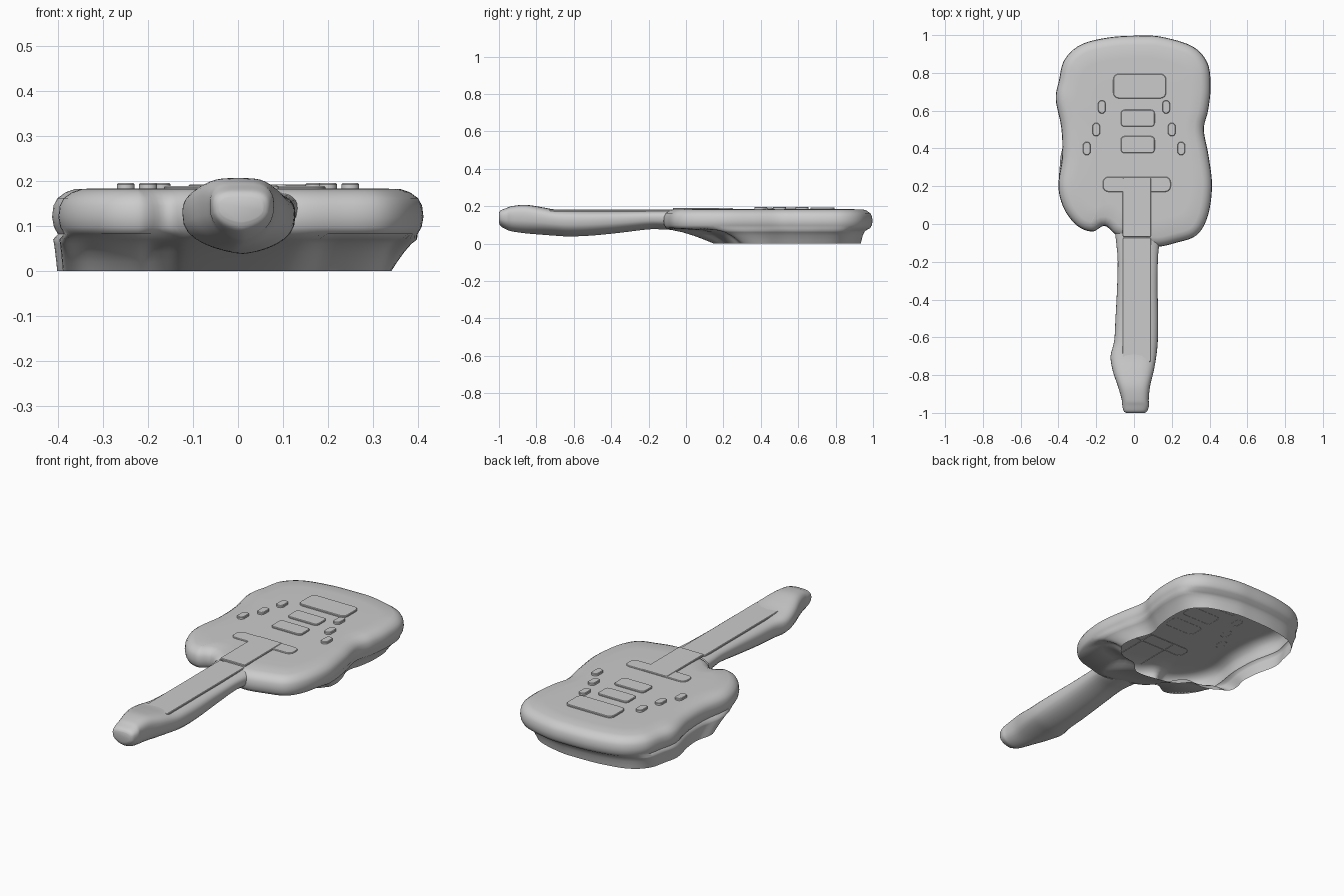
import bpy, bmesh, math
from mathutils import Vector

if "Cube" in bpy.data.objects:
    bpy.data.objects.remove(bpy.data.objects["Cube"])


def finish(name, bm, angle=40):
    bmesh.ops.recalc_face_normals(bm, faces=bm.faces)
    me = bpy.data.meshes.new(name)
    bm.to_mesh(me)
    bm.free()
    ob = bpy.data.objects.new(name, me)
    bpy.context.collection.objects.link(ob)
    bpy.ops.object.select_all(action='DESELECT')
    ob.select_set(True)
    bpy.context.view_layer.objects.active = ob
    bpy.ops.object.shade_smooth_by_angle(angle=math.radians(angle))
    return ob


def loft(name, rings, cap_first=True, cap_last=True, angle=40):
    bm = bmesh.new()
    vr = [[bm.verts.new(p) for p in r] for r in rings]
    n = len(rings[0])
    for a, b in zip(vr, vr[1:]):
        for i in range(n):
            j = (i + 1) % n
            bm.faces.new((a[i], a[j], b[j], b[i]))
    if cap_first:
        bm.faces.new(vr[0])
    if cap_last:
        bm.faces.new(vr[-1])
    return finish(name, bm, angle)


def spline(pts, closed=True, steps=6):
    out, n = [], len(pts)
    for i in range(n if closed else n - 1):
        idx = [(i + k) % n if closed else min(max(i + k, 0), n - 1) for k in (-1, 0, 1, 2)]
        a, b, c, d = (Vector(pts[k]) for k in idx)
        for s in range(steps):
            t = s / steps
            out.append(0.5 * (2 * b + (c - a) * t + (2 * a - 5 * b + 4 * c - d) * t * t
                              + (3 * b - a - 3 * c + d) * t ** 3))
    if not closed:
        out.append(Vector(pts[-1]))
    return out


def smooth(a, b, x):
    t = min(max((x - a) / (b - a), 0), 1)
    return t * t * (3 - 2 * t)


# Body outline, counter-clockwise seen from above
outline = spline([
    (0.03, 0.997), (-0.13, 0.988), (-0.28, 0.95), (-0.368, 0.87), (-0.397, 0.76), (-0.414, 0.66),
    (-0.385, 0.51), (-0.38, 0.36), (-0.4, 0.2), (-0.37, 0.08), (-0.3, -0.01), (-0.22, -0.04),
    (-0.155, -0.01), (-0.09, -0.06), (0.02, -0.1), (0.12, -0.12), (0.22, -0.1), (0.33, -0.06),
    (0.39, 0.04), (0.413, 0.2), (0.395, 0.36), (0.37, 0.5), (0.392, 0.6), (0.405, 0.72),
    (0.39, 0.85), (0.31, 0.94), (0.15, 0.99)])
N = len(outline)
normals = []
for i in range(N):
    t = outline[(i + 1) % N] - outline[i - 1]
    normals.append(Vector((-t.y, t.x)).normalized())
mid = Vector((0, 0.5))


def inset(d, z, scale=1.0):
    ring = []
    for p, nrm in zip(outline, normals):
        q = p - nrm * d
        if (q - mid).length > (p - mid).length:
            q = p + nrm * d
        q = mid + (q - mid) * scale
        ring.append((q.x, q.y, z))
    return ring


def skirt(t, z):
    # Blend from the rim to the narrower open foot; horns and tail step in early
    ring = []
    for p in outline:
        horn = smooth(0.18, 0.02, p.y) * smooth(0.13, 0.22, abs(p.x - 0.02))
        tail = smooth(0.85, 0.95, p.y)
        f = 0.86 if p.y > 0.55 else 0.6 - 0.08 * horn
        f += (0.86 - f) * smooth(0.3, 0.55, p.y)
        foot = Vector((p.x * 0.9 - 0.03, 0.55 + (p.y - 0.55) * f))
        early = max(horn, tail)
        k = t + (t ** 0.35 - t) * early
        q = p.lerp(foot, k)
        ring.append((q.x, q.y, z))
    return ring


body = [inset(0.05, 0.184, s) for s in (0.02, 0.3, 0.6, 0.85)]
body += [inset(d, z) for d, z in ((0.05, 0.182), (0.03, 0.175), (0.012, 0.162), (0.003, 0.145),
                                  (0.0, 0.12), (0.004, 0.098), (0.013, 0.082))]
body += [skirt(k, z) for k, z in ((0.2, 0.07), (0.38, 0.06), (0.6, 0.042), (0.82, 0.02),
                                  (1.0, 0.0))]
loft("body_shell", body, True, False, 60)

# Neck and headstock: y, left, right, underside, top
sections = [(-0.05, -0.10, 0.14, 0.072, 0.18), (-0.12, -0.092, 0.132, 0.075, 0.178),
            (-0.2, -0.086, 0.126, 0.076, 0.177), (-0.35, -0.09, 0.125, 0.058, 0.176),
            (-0.5, -0.098, 0.128, 0.043, 0.176), (-0.62, -0.105, 0.126, 0.038, 0.178),
            (-0.7, -0.124, 0.118, 0.042, 0.182), (-0.78, -0.112, 0.104, 0.048, 0.196),
            (-0.86, -0.085, 0.085, 0.055, 0.207), (-0.93, -0.065, 0.078, 0.065, 0.2),
            (-0.96, -0.062, 0.08, 0.075, 0.19), (-0.99, -0.055, 0.07, 0.092, 0.178),
            (-1.0, -0.042, 0.056, 0.11, 0.165)]
path = [spline([(s[0], s[i], 0) for s in sections], False, 4) for i in range(1, 5)]
neck = []
for l, r, b, t in zip(*path):
    zc = b.y + (t.y - b.y) * 0.62
    ring = []
    for i in range(32):
        a = math.tau * i / 32
        c, s = math.cos(a), math.sin(a)
        e = 0.6 if s > 0 else 1.35
        x = (l.y + r.y) / 2 + (r.y - l.y) / 2 * math.copysign(abs(c) ** e, c)
        h = t.y - zc if s > 0 else zc - b.y
        ring.append((x, l.x, zc + h * math.copysign(abs(s) ** 0.75, s)))
    neck.append(ring)
loft("neck_and_headstock", neck, False, True, angle=60)


def slab(name, x, y, w, h, z0, z1, r=0.02):
    # Plate with rounded corners and a softened top edge
    def ring(d, z):
        pts = []
        for k, (sx, sy) in enumerate(((1, 1), (-1, 1), (-1, -1), (1, -1))):
            for j in range(5):
                a = math.pi / 2 * (k + j / 4)
                pts.append((x + sx * (w / 2 - r) + (r - d) * math.cos(a),
                            y + sy * (h / 2 - r) + (r - d) * math.sin(a), z))
        return pts
    return loft(name, [ring(0, z0), ring(0, z1 - 0.003), ring(0.003, z1)], False, True, 25)


# Raised plates on the top face
slab("neck_plate", 0.015, 0.21, 0.36, 0.08, 0.182, 0.189, 0.03)
slab("fretboard_end", 0.015, 0.09, 0.15, 0.32, 0.181, 0.191, 0.01)
slab("fretboard", 0.015, -0.4, 0.15, 0.66, 0.172, 0.181, 0.01)
slab("bridge", 0.03, 0.73, 0.28, 0.13, 0.183, 0.193, 0.03)
for i, y in enumerate((0.42, 0.56)):
    slab(f"pickup_{i}", 0.02, y, 0.18, 0.09, 0.183, 0.192, 0.02)

# Small studs along both waists
for side in (-1, 1):
    for i, (x, y) in enumerate(((0.25, 0.4), (0.2, 0.5), (0.17, 0.62))):
        slab(f"stud_{'left' if side < 0 else 'right'}_{i}", side * x, y, 0.04, 0.07,
             0.183, 0.196, 0.019)
